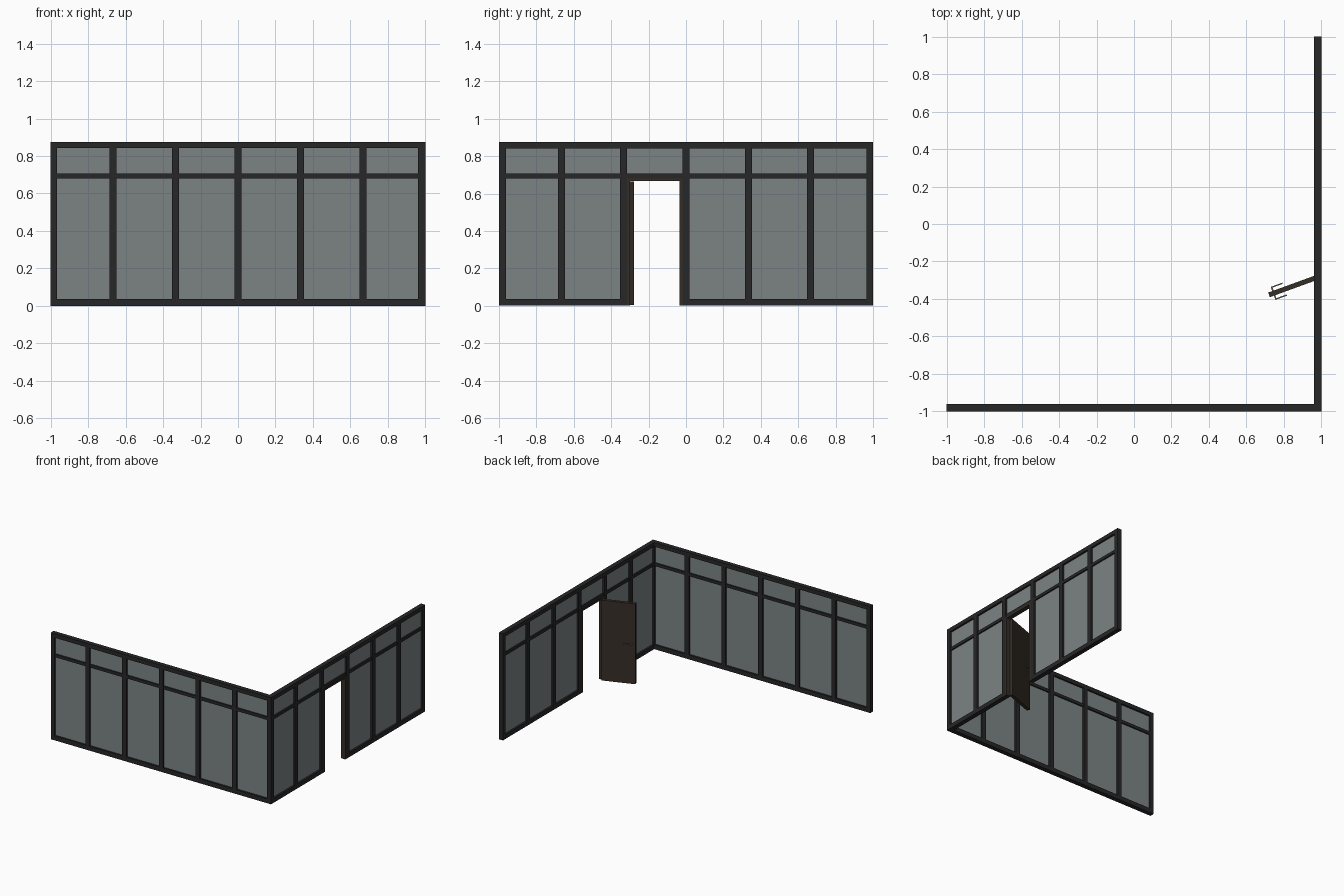
import bpy, bmesh
from mathutils import Matrix, Vector
from math import radians

if "Cube" in bpy.data.objects:
    bpy.data.objects.remove(bpy.data.objects["Cube"])

H = 0.875      # wall height
D = 0.038      # frame depth and mullion width
C = 1 - D / 2  # wall centre line


def material(name, col):
    m = bpy.data.materials.new(name)
    m.diffuse_color = col
    m.use_nodes = True
    m.node_tree.nodes["Principled BSDF"].inputs["Base Color"].default_value = m.diffuse_color
    return m


DARK = material("dark_metal", (0.02, 0.02, 0.02, 1))
GLASS = material("tinted_glass", (0.2, 0.23, 0.23, 0.55))
BROWN = material("dark_wood", (0.035, 0.027, 0.02, 1))
STEEL = material("steel", (0.15, 0.15, 0.15, 1))


def boxes(name, spans, mat, matrix=Matrix()):
    """One object from boxes given as (x0, x1, y0, y1, z0, z1)."""
    bm = bmesh.new()
    for x0, x1, y0, y1, z0, z1 in spans:
        t = Matrix.Translation(((x0 + x1) / 2, (y0 + y1) / 2, (z0 + z1) / 2))
        s = Matrix.Diagonal((x1 - x0, y1 - y0, z1 - z0, 1))
        bmesh.ops.create_cube(bm, size=1, matrix=t @ s)
    me = bpy.data.meshes.new(name)
    bm.to_mesh(me)
    bm.free()
    ob = bpy.data.objects.new(name, me)
    me.materials.append(mat)
    ob.matrix_world = matrix
    bpy.context.collection.objects.link(ob)
    return ob


RAIL_B, RAIL_T = 0.036, 0.842      # inner edges of bottom and top rails
TR0, TR1 = 0.681, 0.706            # transom bar


def wall(name, matrix, a, b, ends, door_bay=None):
    """Glazed wall along local x from a to b; local y is depth."""
    h = D / 2
    mull = [-1 + i / 3 for i in range(1, 6)]
    edges = [-1 + 0.034] + [e for m in mull for e in (m - h, m + h)] + [1 - 0.034]
    bays = list(zip(edges[::2], edges[1::2]))
    # top rail, mullions, end posts
    boxes(name + "_top_rail", [(a, b, -h, h, RAIL_T, H)], DARK, matrix)
    boxes(name + "_mullions", [(m - h, m + h, -h, h, 0, RAIL_T) for m in mull], DARK, matrix)
    boxes(name + "_end_posts", [(x0, x1, -h, h, 0, RAIL_T) for x0, x1 in ends], DARK, matrix)
    # bottom rails, transoms and panes, per bay
    bottom, trans, panes = [], [], []
    for i, (x0, x1) in enumerate(bays):
        x0, x1 = max(x0, a), min(x1, b)
        trans.append((x0, x1, -0.015, 0.015, TR0, TR1))
        panes.append((x0, x1, -0.004, 0.004, TR1, RAIL_T))
        if i != door_bay:
            bottom.append((x0, x1, -h, h, 0, RAIL_B))
            panes.append((x0, x1, -0.004, 0.004, RAIL_B, TR0))
    boxes(name + "_bottom_rail", bottom, DARK, matrix)
    boxes(name + "_transom", trans, DARK, matrix)
    boxes(name + "_glass", panes, GLASS, matrix)


front = Matrix.Translation((0, -C, 0))
right = Matrix.Translation((C, 0, 0)) @ Matrix.Rotation(radians(90), 4, 'Z')
wall("front_wall", front, -1, 1, [(-1, -0.966), (1 - D, 1)])
wall("right_wall", right, -1 + D, 1, [(0.966, 1)], door_bay=2)

# door lining
y0, y1, top = -1 / 3 + D / 2, -D / 2, 0.667
boxes("door_frame", [(y0, y0 + 0.016, -D / 2, D / 2, 0, TR0),
                     (y1 - 0.016, y1, -D / 2, D / 2, 0, TR0),
                     (y0 + 0.016, y1 - 0.016, -D / 2, D / 2, top, TR0)], BROWN, right)

# open door leaf, local x runs from hinge to free edge
leaf = Matrix.Translation((0.966, -0.289, 0)) @ Matrix.Rotation(radians(200), 4, 'Z')
boxes("door_leaf", [(0, 0.261, -0.013, 0.013, 0.005, 0.664)], BROWN, leaf)

# lever handles on both faces
lever = []
for s in (-1, 1):
    v0, v1 = sorted((s * 0.012, s * 0.030))
    lever.append((0.230, 0.238, v0, v1, 0.331, 0.339))
    v0, v1 = sorted((s * 0.030, s * 0.037))
    lever.append((0.172, 0.238, v0, v1, 0.331, 0.339))
boxes("door_handles", lever, STEEL, leaf)
